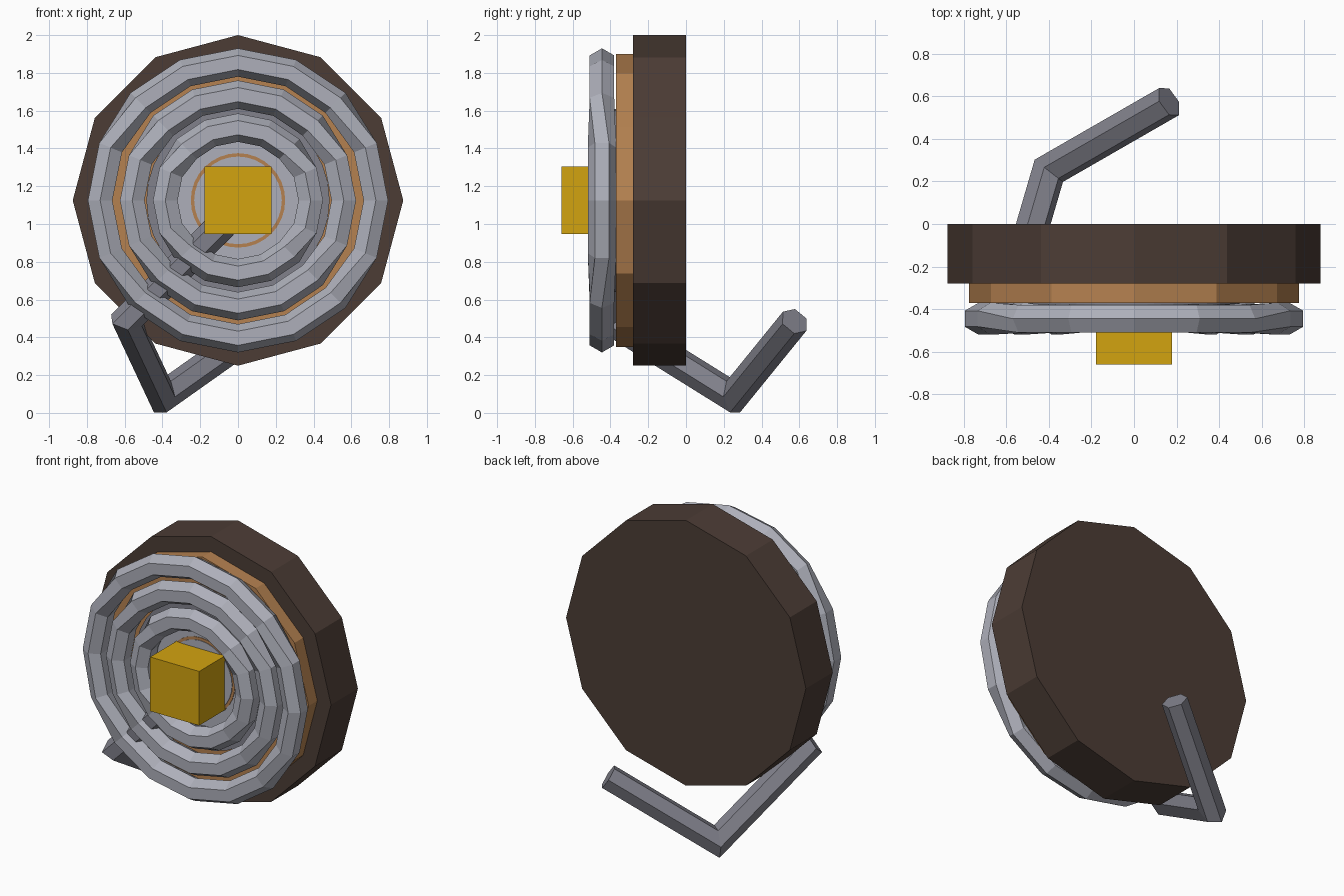
import bpy, bmesh
from math import sin, cos, pi, radians
from mathutils import Vector

if "Cube" in bpy.data.objects:
    bpy.data.objects.remove(bpy.data.objects["Cube"])

CZ = 1.125  # height of the common axis


def material(name, rgb):
    m = bpy.data.materials.new(name)
    m.diffuse_color = (*rgb, 1)
    m.use_nodes = True
    m.node_tree.nodes["Principled BSDF"].inputs["Base Color"].default_value = m.diffuse_color
    return m


BROWN = material("dark_brown", (0.072, 0.046, 0.036))
COPPER = material("copper", (0.46, 0.22, 0.08))
STEEL = material("light_steel", (0.42, 0.43, 0.49))
IRON = material("dark_steel", (0.22, 0.22, 0.26))
YELLOW = material("yellow", (0.65, 0.37, 0.005))


def finish(bm, name, mat):
    bmesh.ops.recalc_face_normals(bm, faces=bm.faces)
    mesh = bpy.data.meshes.new(name)
    bm.to_mesh(mesh)
    bm.free()
    mesh.materials.append(mat)
    ob = bpy.data.objects.new(name, mesh)
    bpy.context.collection.objects.link(ob)
    return ob


def skin_loops(bm, loops, closed):
    """Bridge successive vertex loops with quads, capping open ends."""
    n = len(loops[0])
    for i in range(len(loops) if closed else len(loops) - 1):
        a, b = loops[i], loops[(i + 1) % len(loops)]
        for k in range(n):
            j = (k + 1) % n
            bm.faces.new((a[k], a[j], b[j], b[k]))
    if not closed:
        bm.faces.new(loops[0])
        bm.faces.new(loops[-1])


def disc(name, mat, r, y0, y1, sides):
    bm = bmesh.new()
    loops = [[bm.verts.new((r * cos(2 * pi * k / sides), y, CZ + r * sin(2 * pi * k / sides)))
              for k in range(sides)] for y in (y0, y1)]
    skin_loops(bm, loops, False)
    return finish(bm, name, mat)


def coil_ring(name, radius, y=-0.445, tube=0.075, sides=16):
    """Hexagonal tube bent to a ring, twisted a twelfth turn at left and right."""
    bm = bmesh.new()
    loops = []
    for i in range(sides):
        a = 2 * pi * i / sides
        twist = radians(30) if abs(sin(a)) < 0.5 else 0
        loop = []
        for k in range(6):
            b = 2 * pi * k / 6 + twist
            r = radius + tube * cos(b)
            loop.append(bm.verts.new((r * cos(a), y + tube * sin(b), CZ + r * sin(a))))
        loops.append(loop)
    skin_loops(bm, loops, True)
    return finish(bm, name, STEEL)


def bent_rod(name, mat, points, radius):
    """Six-sided rod with mitred bends."""
    pts = [Vector(p) for p in points]
    dirs = [(q - p).normalized() for p, q in zip(pts, pts[1:])]
    bm = bmesh.new()
    u = dirs[0].cross(Vector((0, 1, 0))).normalized()
    v = dirs[0].cross(u)
    ring = [pts[0] + radius * (cos(k * pi / 3) * u + sin(k * pi / 3) * v) for k in range(6)]
    loops = [[bm.verts.new(p) for p in ring]]
    for i, d in enumerate(dirs):
        nxt = dirs[i + 1] if i + 1 < len(dirs) else d
        plane = (d + nxt).normalized()
        # slide each corner along the segment to the mitre plane
        ring = [p + d * ((pts[i + 1] - p).dot(plane) / d.dot(plane)) for p in ring]
        loops.append([bm.verts.new((p.x, p.y, max(p.z, 0))) for p in ring])
    skin_loops(bm, loops, False)
    return finish(bm, name, mat)


# Stacked plates
disc("base_plate", BROWN, 0.875, -0.28, 0.0, 12)
disc("copper_plate", COPPER, 0.775, -0.37, -0.28, 12)
disc("dark_backing", IRON, 0.485, -0.378, -0.37, 32)
disc("hub_disc", STEEL, 0.33, -0.386, -0.37, 32)
disc("copper_trim", COPPER, 0.25, -0.390, -0.38, 32)
disc("hub_centre", STEEL, 0.232, -0.394, -0.38, 32)

# Concentric coil rings
for label, r in (("outer", 0.73), ("middle", 0.56), ("inner", 0.385)):
    coil_ring(label + "_coil_ring", r)

# Bent rod running from the hub, round the rim and out behind
bent_rod("bent_rod", IRON, [(-0.08, -0.42, 1.0), (-0.59, -0.40, 0.49),
                            (-0.40, 0.25, 0.085), (0.165, 0.575, 0.485)], 0.08)

# Central block
bm = bmesh.new()
bmesh.ops.create_cube(bm, size=1)
bmesh.ops.scale(bm, vec=(0.357, 0.36, 0.357), verts=bm.verts)
bmesh.ops.translate(bm, vec=(0, -0.48, CZ), verts=bm.verts)
finish(bm, "centre_block", YELLOW)
